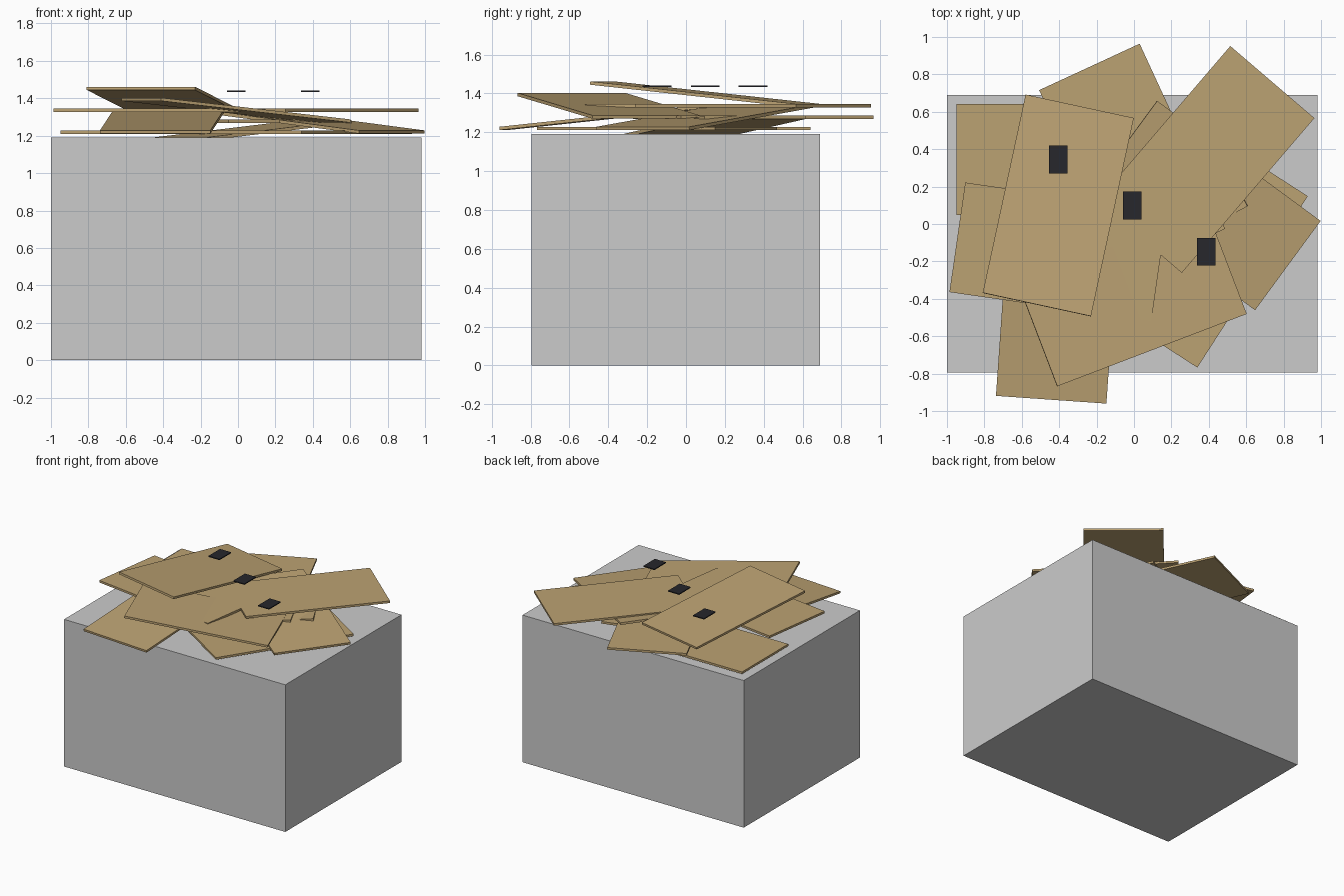
import bpy
from math import radians
from mathutils import Matrix, Vector

if "Cube" in bpy.data.objects:
    bpy.data.objects.remove(bpy.data.objects["Cube"])


def material(name, color):
    m = bpy.data.materials.new(name)
    m.diffuse_color = color
    m.use_nodes = True
    m.node_tree.nodes["Principled BSDF"].inputs["Base Color"].default_value = m.diffuse_color
    return m


def block(name, size, matrix, mat=None):
    bpy.ops.mesh.primitive_cube_add(size=1)
    ob = bpy.context.object
    ob.name = name
    ob.data.transform(matrix @ Matrix.Diagonal((*size, 1)))
    if mat:
        ob.data.materials.append(mat)
    return ob


cardboard = material("cardboard", (0.50, 0.36, 0.17, 1))
black = material("black", (0.02, 0.02, 0.025, 1))

# Large plain base block
block("base_block", (1.98, 1.485, 1.19), Matrix.Translation((-0.01, -0.0525, 0.595)))

# Pile of sheets, laid on a shifted grid; every second one leans uphill along its heading
xs = (-0.405, -0.01, 0.385)
ys = (0.345, 0.099, -0.149, -0.398)
headings = (0, 28.3, 57.2, 86, -65.2, 143.7, -8.2, 200.9, 49.4, -102.2)
rows = (0, 1, 2, 3, 0, 1, 2, 3, 0, 1)
for i, (heading, row) in enumerate(zip(headings, rows)):
    z = 1.219 + 0.0588 * (i // 3)
    tilt = -6.1 if i % 2 else 0
    place = (Matrix.Translation((xs[i % 3], ys[row], z))
             @ Matrix.Rotation(radians(heading), 4, 'Z')
             @ Matrix.Rotation(radians(tilt), 4, 'Y'))
    block(f"cardboard_sheet_{i + 1}", (1.09, 0.592, 0.017), place, cardboard)

# Small black tabs above the pile
for i in range(3):
    block(f"black_tab_{i + 1}", (0.099, 0.148, 0.008),
          Matrix.Translation((xs[i], ys[i], 1.438)), black)
